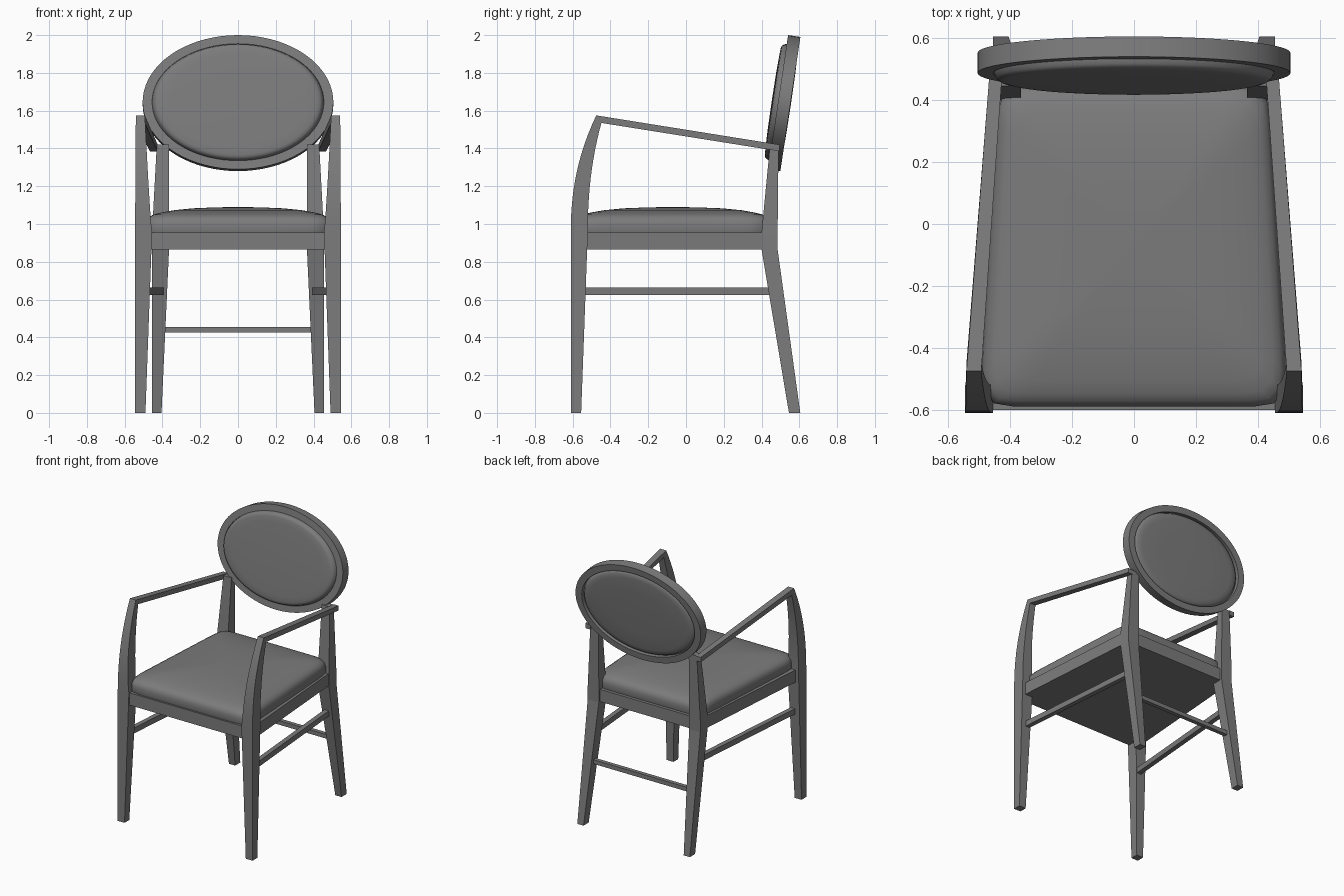
import bpy, math
from mathutils import Matrix, Vector

cube = bpy.data.objects.get("Cube")
if cube:
    bpy.data.objects.remove(cube)

grey = bpy.data.materials.new("dark_grey")
grey.use_nodes = True
colour = (0.2, 0.2, 0.2, 1)
grey.diffuse_color = colour
grey.node_tree.nodes["Principled BSDF"].inputs["Base Color"].default_value = colour


def loft(name, rings, ring_closed=False, mirror=False, angle=30, matrix=None):
    """Skin equal-sized rings of points; cap the ends unless the loop closes."""
    n = len(rings[0])
    verts = [Vector(p) for ring in rings for p in ring]
    if matrix:
        verts = [matrix @ v for v in verts]
    count = len(rings)
    faces = []
    for i in range(count if ring_closed else count - 1):
        a, b = i * n, (i + 1) % count * n
        for j in range(n):
            k = (j + 1) % n
            faces.append((a + j, a + k, b + k, b + j))
    if not ring_closed:
        faces.append(tuple(reversed(range(n))))
        faces.append(tuple(range((count - 1) * n, count * n)))
    mesh = bpy.data.meshes.new(name)
    mesh.from_pydata(verts, [], faces)
    mesh.materials.append(grey)
    obj = bpy.data.objects.new(name, mesh)
    bpy.context.collection.objects.link(obj)
    bpy.ops.object.select_all(action="DESELECT")
    obj.select_set(True)
    bpy.context.view_layer.objects.active = obj
    # Consistent outward normals
    bpy.ops.object.mode_set(mode="EDIT")
    bpy.ops.mesh.select_all(action="SELECT")
    bpy.ops.mesh.normals_make_consistent(inside=False)
    bpy.ops.object.mode_set(mode="OBJECT")
    bpy.ops.object.shade_smooth_by_angle(angle=math.radians(angle))
    if mirror:
        obj.modifiers.new("mirror", "MIRROR")
    return obj


def rect(x0, x1, y0, y1, z0, z1=None):
    """Rectangle whose front edge is at z0 and back edge at z1."""
    z1 = z0 if z1 is None else z1
    return [(x0, y0, z0), (x1, y0, z0), (x1, y1, z1), (x0, y1, z1)]


def upright(x0, x1, y, z0, z1):
    """Vertical cross-section at depth y."""
    return [(x0, y, z0), (x1, y, z0), (x1, y, z1), (x0, y, z1)]


# Front legs, tapering to the floor
SEAM = 0.955
loft("front_legs", [rect(0.49, 0.545, -0.61, -0.555, 0),
                    rect(0.455, 0.545, -0.61, -0.52, SEAM)], mirror=True)

# Curved posts rising from the front legs to the arms
post = []
for i in range(13):
    t = i / 12
    bend = t ** 2.2
    post.append(rect(0.455 + 0.038 * t ** 0.8, 0.545 - 0.004 * t,
                     -0.61 + 0.135 * bend, -0.52 + 0.072 * bend,
                     SEAM + 0.62 * t, SEAM + 0.58 * t))
loft("arm_posts", post, mirror=True)

# Arms sloping down to the back
loft("arms", [[(0.493, -0.448, 1.535), (0.541, -0.448, 1.535),
               (0.541, -0.475, 1.575), (0.493, -0.475, 1.575)],
              upright(0.425, 0.466, 0.495, 1.385, 1.42)], mirror=True)

# Back legs, raked below the seat and leaning above it
loft("back_legs", [rect(0.405, 0.455, 0.545, 0.605, 0),
                   rect(0.365, 0.455, 0.4, 0.485, 0.865),
                   rect(0.365, 0.455, 0.4, 0.485, SEAM),
                   rect(0.365, 0.43, 0.445, 0.49, 1.42)], mirror=True, angle=5)

# Stretchers
loft("side_stretchers", [upright(0.475, 0.51, -0.55, 0.625, 0.665),
                         upright(0.392, 0.427, 0.46, 0.625, 0.665)], mirror=True)
loft("back_stretcher", [rect(-0.4, 0.4, 0.49, 0.52, 0.425),
                        rect(-0.4, 0.4, 0.49, 0.52, 0.455)])

# Tapered seat apron
loft("seat_apron", [[(-0.525, -0.6, z), (0.525, -0.6, z),
                     (0.445, 0.47, z), (-0.445, 0.47, z)] for z in (0.865, SEAM)])


def cushion_ring(scale, z, n=80, power=14):
    """Rounded trapezoid outline."""
    ring = []
    for i in range(n):
        a = 2 * math.pi * (i + 0.5) / n
        c, s = math.cos(a), math.sin(a)
        r = (abs(c) ** power + abs(s) ** power) ** (-1 / power) * scale
        u, v = r * c, r * s
        ring.append((u * (0.467 - 0.032 * v), -0.07 + 0.52 * v, z))
    return ring


# Domed seat cushion with a rolled edge
loft("seat_cushion", [cushion_ring(s, z) for s, z in (
    (0.99, SEAM - 0.01), (1, 0.965), (1, 1.0), (0.99, 1.02), (0.965, 1.036),
    (0.92, 1.049), (0.84, 1.06), (0.7, 1.073), (0.5, 1.083), (0.25, 1.088),
    (0.02, 1.09))], angle=50)


def oval(a, b, depth, n=72):
    return [(a * math.cos(2 * math.pi * i / n), depth,
             b * math.sin(2 * math.pi * i / n)) for i in range(n)]


# Reclined oval backrest: frame and padded panel
recline = Matrix.Translation((0, 0.52, 1.64)) @ Matrix.Rotation(math.radians(-8.5), 4, "X")
loft("backrest_frame", [oval(0.505, 0.359, -0.033), oval(0.505, 0.359, 0.033),
                        oval(0.455, 0.313, 0.033), oval(0.455, 0.313, -0.033)],
     ring_closed=True, matrix=recline)
loft("backrest_pad", [oval(0.457 * s, 0.315 * s, d) for s, d in (
    (0.02, 0.036), (0.5, 0.035), (0.85, 0.032), (0.93, 0.028), (0.965, 0.02),
    (0.98, 0.01), (1, 0.005), (1, -0.02), (0.985, -0.036), (0.975, -0.048),
    (0.95, -0.057), (0.91, -0.061), (0.8, -0.063), (0.5, -0.066), (0.02, -0.067))],
     matrix=recline, angle=50)
